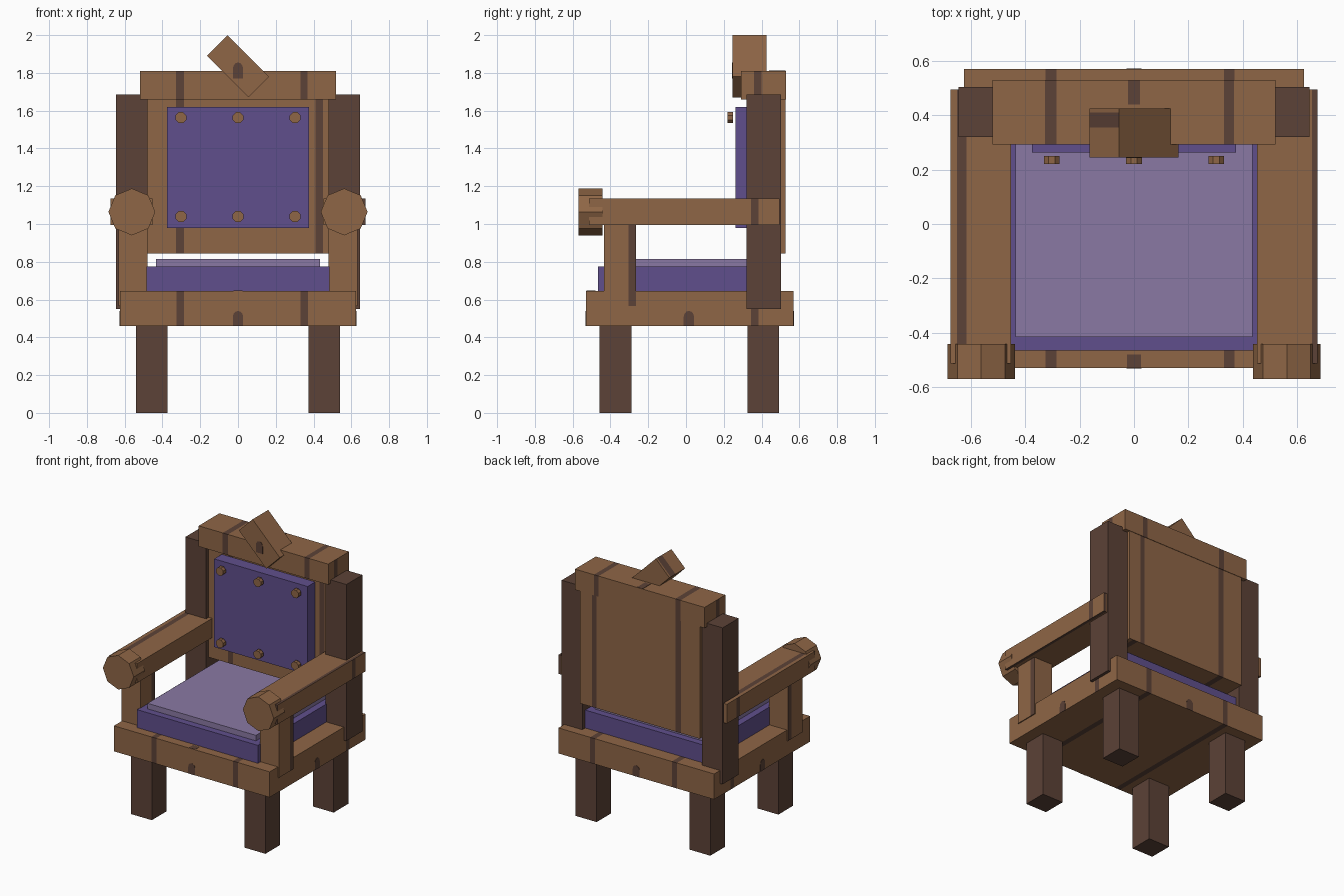
import bpy, bmesh, math
from mathutils import Vector, Matrix

if "Cube" in bpy.data.objects:
    bpy.data.objects.remove(bpy.data.objects["Cube"])


def lin(c):
    c /= 255
    return c / 12.92 if c <= 0.04045 else ((c + 0.055) / 1.055) ** 2.4


def material(name, r, g, b):
    m = bpy.data.materials.new(name)
    m.diffuse_color = (lin(r), lin(g), lin(b), 1)
    m.use_nodes = True
    m.node_tree.nodes["Principled BSDF"].inputs["Base Color"].default_value = m.diffuse_color
    return m


WOOD = material("warm wood", 143, 102, 70)
DARK = material("dark wood", 92, 66, 55)
PURPLE = material("purple fabric", 96, 79, 140)
LILAC = material("lilac fabric", 138, 121, 164)


def finish(name, bm, *mats):
    bmesh.ops.recalc_face_normals(bm, faces=bm.faces)
    me = bpy.data.meshes.new(name)
    bm.to_mesh(me)
    bm.free()
    for m in mats:
        me.materials.append(m)
    ob = bpy.data.objects.new(name, me)
    bpy.context.collection.objects.link(ob)
    return ob


def box(name, xs, ys, zs, mat, bands=()):
    """Box between limits; bands are (axis, low, high, face directions) of dark grain."""
    bm = bmesh.new()
    lims = [sorted(v) for v in (xs, ys, zs)]
    size = [b - a for a, b in lims]
    mid = [(a + b) / 2 for a, b in lims]
    bmesh.ops.create_cube(bm, size=1, matrix=Matrix.Translation(mid) @ Matrix.Diagonal((*size, 1)))
    for axis, lo, hi, _ in bands:
        no = Vector((0, 0, 0))
        no[axis] = 1
        for v in (lo, hi):
            bmesh.ops.bisect_plane(bm, geom=bm.verts[:] + bm.edges[:] + bm.faces[:],
                                   plane_co=no * v, plane_no=no)
    bm.normal_update()
    for f in bm.faces:
        k = max(range(3), key=lambda i: abs(f.normal[i]))
        face = ("+" if f.normal[k] > 0 else "-") + "xyz"[k]
        c = f.calc_center_median()
        for axis, lo, hi, dirs in bands:
            if face in dirs and lo < c[axis] < hi:
                f.material_index = 1
    return finish(name, bm, mat, DARK)


def peg(name, x, y0, y1, z, r, turn):
    """Octagonal peg along y."""
    bm = bmesh.new()
    mx = (Matrix.Translation((x, (y0 + y1) / 2, z)) @ Matrix.Rotation(math.pi / 2, 4, 'X')
          @ Matrix.Rotation(turn, 4, 'Z'))
    bmesh.ops.create_cone(bm, cap_ends=True, segments=8, radius1=r, radius2=r,
                          depth=y1 - y0, matrix=mx)
    return finish(name, bm, WOOD)


def knot(name, x, y, z, w, h, turn):
    """Thin round-topped grain plate facing -y before it is turned about z."""
    bm = bmesh.new()
    pts = [(-w / 2, 0), (w / 2, 0)]
    pts += [(w / 2 * math.cos(a), h * (0.6 + 0.4 * math.sin(a)))
            for a in [i * math.pi / 6 for i in range(7)]]
    f = bm.faces.new([bm.verts.new((px, -0.002, pz)) for px, pz in pts])
    ext = bmesh.ops.extrude_face_region(bm, geom=[f])
    verts = [g for g in ext["geom"] if isinstance(g, bmesh.types.BMVert)]
    bmesh.ops.translate(bm, verts=verts, vec=(0, 0.004, 0))
    bm.transform(Matrix.Translation((x, y, z)) @ Matrix.Rotation(turn, 4, 'Z'))
    return finish(name, bm, DARK)


AROUND_X = "+y-y+z-z"

# Seat frame and its grain knots
box("seat_frame", (-.625, .625), (-.53, .57), (.46, .645), WOOD,
    [(0, -.325, -.285, AROUND_X), (0, .33, .37, AROUND_X), (1, .345, .385, "+x-x")])
for i, (x, y, turn) in enumerate([(0, -.53, 0), (.625, .015, math.pi / 2),
                                  (0, .57, math.pi), (-.625, .015, -math.pi / 2)]):
    knot(f"frame_knot_{i}", x, y, .46, .055, .08, turn)
box("frame_top_knot", (-.025, .025), (-.528, -.48), (.642, .647), DARK)

# Seat cushion in two layers
box("cushion", (-.485, .485), (-.465, .47), (.645, .775), PURPLE)
box("cushion_top", (-.435, .435), (-.415, .42), (.775, .815), LILAC)

# Backrest panel, top rail and pad
box("back_panel", (-.48, .48), (.35, .527), (.845, 1.66), WOOD,
    [(0, -.327, -.285, "+y-y-z"), (0, .35, .385, "+y"), (0, .41, .45, "-y-z")])
box("top_rail", (-.52, .52), (.292, .53), (1.66, 1.81), WOOD,
    [(0, -.327, -.285, AROUND_X), (0, .33, .368, AROUND_X), (1, .36, .40, "+x-x")])
box("rail_top_knot", (-.022, .022), (.44, .528), (1.808, 1.812), DARK)
box("back_pad", (-.375, .375), (.263, .35), (.98, 1.62), PURPLE)

# Pad buttons
for i, x in enumerate((-.302, 0, .302)):
    for j, z in enumerate((1.04, 1.563)):
        peg(f"button_{i}_{j}", x, .22, .25, z, .031, math.pi / 8)

# Tilted block on the top rail
block = box("tilted_block", (-.155, .155), (.245, .425), (-.0775, .0775), WOOD,
            [(1, .355, .41, "-x")])
block.matrix_world = Matrix.Translation((0, 0, 1.835)) @ Matrix.Rotation(math.pi / 4, 4, 'Y')
knot("block_knot", 0, .245, 1.77, .055, .085, 0)

# Parts repeated on both sides
for side, s in (("left", -1), ("right", 1)):
    for end, y0, y1 in (("front", -.457, -.288), ("back", .326, .493)):
        box(f"{end}_leg_{side}", (s * .372, s * .54), (y0, y1), (0, .46), DARK)
    box(f"back_post_{side}", (s * .48, s * .646), (.32, .503), (.55, 1.685), DARK)
    box(f"arm_support_{side}", (s * .48, s * .632), (-.435, -.265), (.567, .995), WOOD,
        [(1, -.305, -.266, "+x-x")])
    grain = (-.65, -.615) if s < 0 else (.655, .6745)
    box(f"armrest_{side}", (s * .452, s * .675), (-.513, .495), (.995, 1.135), WOOD,
        [(0, *grain, AROUND_X), (1, .345, .385, "+x-x")])
    peg(f"arm_roll_{side}", s * .562, -.57, -.442, 1.064, .124, 0)
